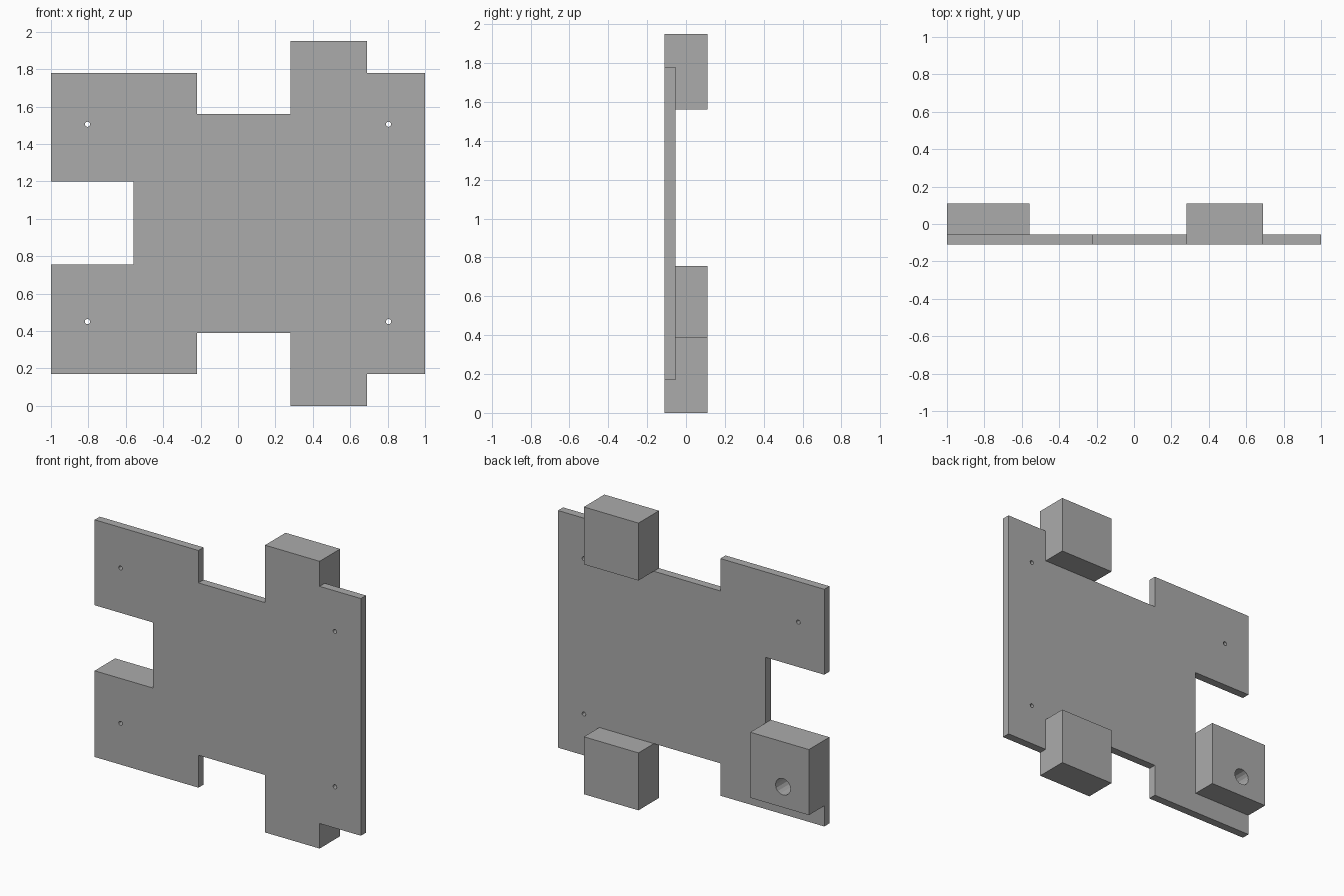
import bpy, bmesh, math
from mathutils import Vector

cube = bpy.data.objects.get("Cube")
if cube:
    bpy.data.objects.remove(cube, do_unlink=True)

grey = bpy.data.materials.new("plain grey")
grey.use_nodes = True
colour = (0.41, 0.41, 0.41, 1)
grey.diffuse_color = colour
grey.node_tree.nodes["Principled BSDF"].inputs["Base Color"].default_value = colour

FRONT, PLATE_BACK, BACK = -0.11, -0.055, 0.11


def extrude_profile(name, points, y0, y1):
    """Prism with an x-z outline, running from y0 to y1."""
    bm = bmesh.new()
    face = bm.faces.new([bm.verts.new((x, y0, z)) for x, z in points])
    moved = bmesh.ops.extrude_face_region(bm, geom=[face])["geom"]
    verts = [v for v in moved if isinstance(v, bmesh.types.BMVert)]
    bmesh.ops.translate(bm, verts=verts, vec=Vector((0, y1 - y0, 0)))
    bmesh.ops.recalc_face_normals(bm, faces=bm.faces)
    mesh = bpy.data.meshes.new(name)
    bm.to_mesh(mesh)
    bm.free()
    mesh.materials.append(grey)
    obj = bpy.data.objects.new(name, mesh)
    bpy.context.collection.objects.link(obj)
    return obj


def block(name, x0, x1, z0, z1):
    return extrude_profile(name, [(x0, z0), (x1, z0), (x1, z1), (x0, z1)], PLATE_BACK, BACK)


def drill(obj, x, z, radius, sides):
    """Cut a round hole through obj along y."""
    ring = [2 * math.pi * i / sides for i in range(sides)]
    cutter = extrude_profile("hole_cutter", [(x + radius * math.cos(a), z + radius * math.sin(a))
                                             for a in ring], -0.3, 0.3)
    cutter.hide_render = True
    mod = obj.modifiers.new("hole", 'BOOLEAN')
    mod.operation = 'DIFFERENCE'
    mod.solver = 'EXACT'
    mod.object = cutter
    bpy.context.view_layer.objects.active = obj
    bpy.ops.object.modifier_apply(modifier=mod.name)
    bpy.data.objects.remove(cutter, do_unlink=True)


# Notched plate, including the front of the two projecting tabs
plate = extrude_profile("plate", [
    (-1, 0.17), (-0.22, 0.17), (-0.22, 0.39), (0.28, 0.39), (0.28, 0), (0.69, 0),
    (0.69, 0.17), (1, 0.17), (1, 1.78), (0.69, 1.78), (0.69, 1.95), (0.28, 1.95),
    (0.28, 1.56), (-0.22, 1.56), (-0.22, 1.78), (-1, 1.78), (-1, 1.2), (-0.56, 1.2),
    (-0.56, 0.755), (-1, 0.755)], FRONT, PLATE_BACK)

# Screw holes near the four corners
for x in (-0.805, 0.805):
    for z in (0.45, 1.505):
        drill(plate, x, z, 0.014, 12)

# Blocks on the back
block("upper_block", 0.28, 0.69, 1.56, 1.95)
block("lower_block", 0.28, 0.69, 0, 0.39)
side_block = block("side_block", -1, -0.56, 0.31, 0.755)

# Wide access hole in the side block, over a screw hole
drill(side_block, -0.805, 0.45, 0.056, 16)
